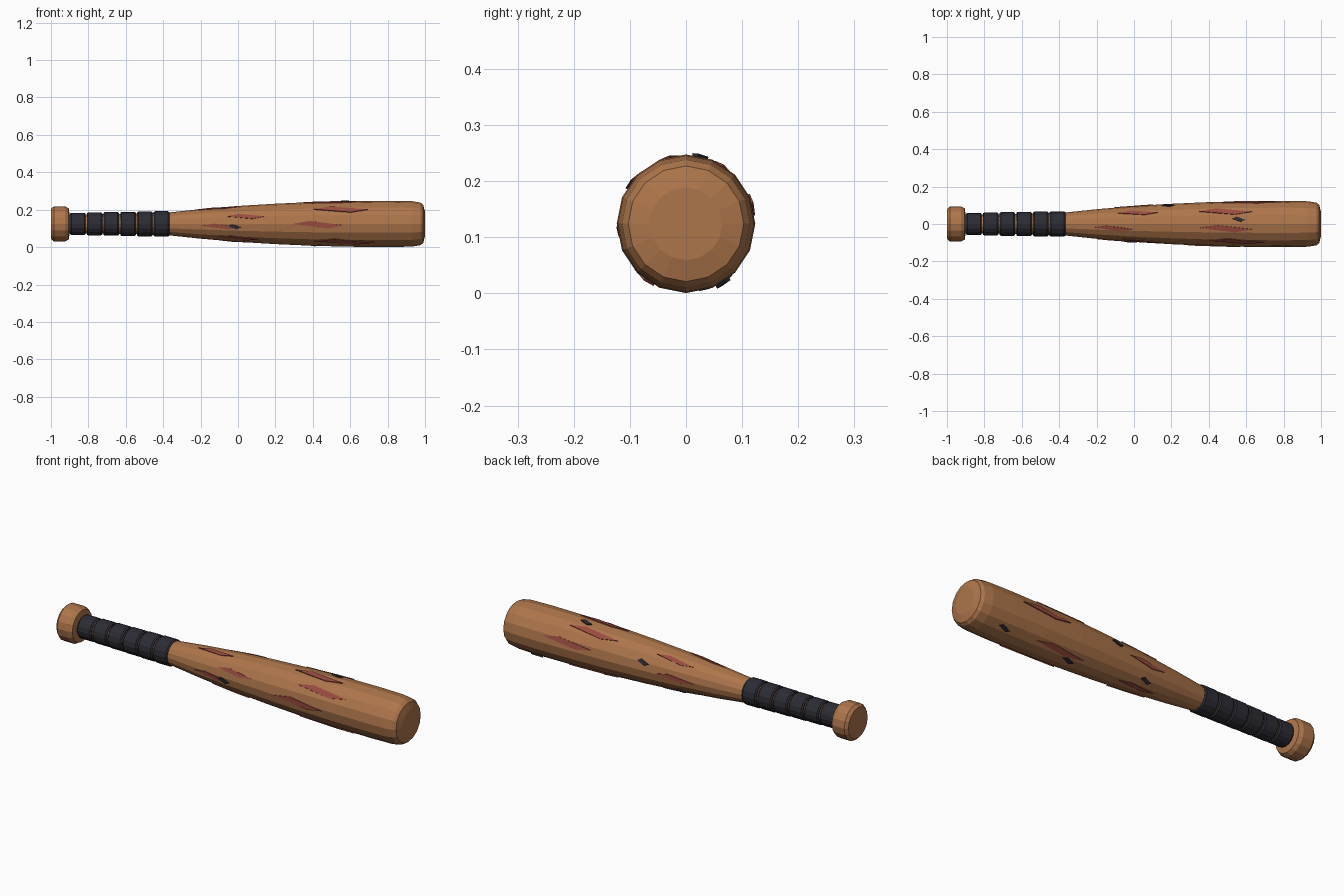
import bpy, bmesh, math

if "Cube" in bpy.data.objects:
    bpy.data.objects.remove(bpy.data.objects["Cube"])

SIDES, ZC = 16, 0.124


def material(name, rgb):
    m = bpy.data.materials.new(name)
    m.diffuse_color = (*rgb, 1)
    m.use_nodes = True
    m.node_tree.nodes["Principled BSDF"].inputs["Base Color"].default_value = m.diffuse_color
    return m


WOOD = material("wood", (0.42, 0.18, 0.07))
RED = material("red_wood", (0.32, 0.07, 0.05))
BLACK = material("black_tape", (0.025, 0.025, 0.035))

BODY = [(-0.92, 0.05), (-0.6, 0.053), (-0.37, 0.061), (-0.2, 0.079), (0.0, 0.096),
        (0.2, 0.108), (0.4, 0.117), (0.6, 0.122), (0.8, 0.1235), (0.93, 0.1215),
        (0.975, 0.114), (0.99, 0.103), (1.0, 0.065)]


def radius(x):
    for (x0, r0), (x1, r1) in zip(BODY, BODY[1:]):
        if x0 <= x <= x1:
            return r0 + (r1 - r0) * (x - x0) / (x1 - x0)
    return BODY[-1][1]


def point(x, r, a):
    return (x, r * math.cos(a), ZC + r * math.sin(a))


def finish(bm, name, mat):
    bmesh.ops.recalc_face_normals(bm, faces=bm.faces)
    me = bpy.data.meshes.new(name)
    bm.to_mesh(me)
    bm.free()
    me.materials.append(mat)
    ob = bpy.data.objects.new(name, me)
    bpy.context.collection.objects.link(ob)
    return ob


def lathe(name, profile, mat):
    """Closed solid turned around the long x axis."""
    bm = bmesh.new()
    rings = [[bm.verts.new(point(x, r, 2 * math.pi * i / SIDES)) for i in range(SIDES)]
             for x, r in profile]
    for a, b in zip(rings, rings[1:]):
        for i in range(SIDES):
            j = (i + 1) % SIDES
            bm.faces.new((a[i], a[j], b[j], b[i]))
    bm.faces.new(rings[0])
    bm.faces.new(rings[-1])
    return finish(bm, name, mat)


def patch(name, x, deg, outline, mat, lift, depth):
    """Thin slab hugging the barrel; outline is (along, across) offsets."""
    bm = bmesh.new()
    top, low = [], []
    for u, v in outline:
        r = radius(x + u)
        a = math.radians(deg) - v / r
        top.append(bm.verts.new(point(x + u, r + lift, a)))
        low.append(bm.verts.new(point(x + u, r + lift - depth, a)))
    bm.faces.new(top)
    bm.faces.new(low[::-1])
    n = len(top)
    for i in range(n):
        j = (i + 1) % n
        bm.faces.new((top[i], low[i], low[j], top[j]))
    finish(bm, name, mat)


# Turned wooden bat and end knob
lathe("bat_body", BODY, WOOD)
lathe("end_knob", [(-1.0, 0.08), (-0.985, 0.094), (-0.925, 0.094),
                   (-0.905, 0.083), (-0.9, 0.05)], WOOD)

# Grip tape bands
for i in range(6):
    x0 = -0.898 + i * 0.0895
    x1, r = x0 + 0.083, 0.0595 + i * 0.0017
    lathe(f"grip_band_{i + 1}", [(x0, r - 0.005), (x0 + 0.007, r),
                                 (x1 - 0.007, r), (x1, r - 0.005)], BLACK)

# Red scrapes: (x centre, angle around the barrel, length)
scrapes = [(0.02, 52, 0.21), (-0.11, 106, 0.21), (0.04, 156, 0.21), (-0.09, 189, 0.21),
           (0.0, 232, 0.22), (0.01, 285, 0.21), (0.0, 0, 0.21),
           (0.49, 56, 0.28), (0.49, 102, 0.28), (0.55, 140, 0.29), (0.43, 182, 0.28),
           (0.57, 232, 0.32), (0.49, 303, 0.28), (0.61, 16, 0.28)]
for i, (x, deg, ln) in enumerate(scrapes):
    w = 0.07 * ln
    diamond = [(-ln / 2, 0.003), (-ln * 0.18, w), (ln / 2, -0.003), (ln * 0.18, -w)]
    patch(f"red_scrape_{i + 1}", x, deg, diamond, RED, 0.003, 0.008)

# Small dark chips
chip = [(-0.033, 0.003), (-0.012, 0.014), (0.033, -0.003), (0.012, -0.014)]
for i, (x, deg) in enumerate([(0.18, 22), (0.56, 78), (0.82, 302), (0.42, 288),
                              (-0.015, 313), (-0.02, 189)]):
    patch(f"dark_chip_{i + 1}", x, deg, chip, BLACK, 0.005, 0.01)
